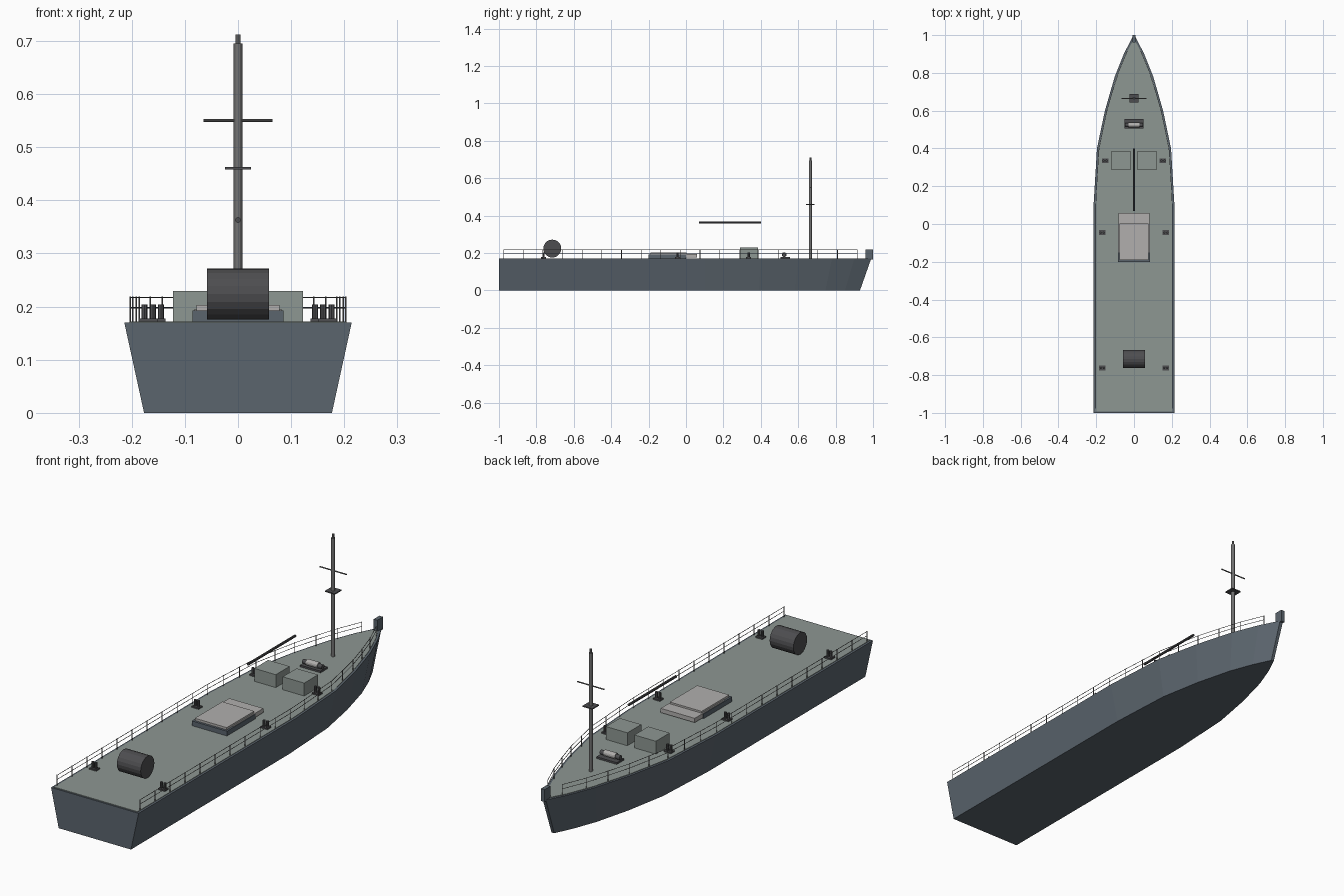
import bpy, bmesh
from mathutils import Vector

if "Cube" in bpy.data.objects:
    bpy.data.objects.remove(bpy.data.objects["Cube"])

def mat(name, r, g, b):
    m = bpy.data.materials.new(name)
    m.diffuse_color = (r, g, b, 1)
    m.use_nodes = True
    m.node_tree.nodes["Principled BSDF"].inputs["Base Color"].default_value = m.diffuse_color
    return m

HULL = mat("hull_grey", 0.105, 0.13, 0.155)
DECK = mat("deck_grey", 0.27, 0.31, 0.29)
DARK = mat("dark_metal", 0.075, 0.075, 0.08)
STEEL = mat("steel", 0.17, 0.17, 0.17)
LIGHT = mat("light_panel", 0.44, 0.43, 0.42)
ZD = 0.172  # deck height

def finish(name, bm, m):
    bmesh.ops.recalc_face_normals(bm, faces=bm.faces[:])
    me = bpy.data.meshes.new(name)
    bm.to_mesh(me)
    bm.free()
    me.materials.append(m)
    ob = bpy.data.objects.new(name, me)
    bpy.context.collection.objects.link(ob)
    return ob

def add_box(bm, x0, x1, y0, y1, z0, z1):
    vs = bmesh.ops.create_cube(bm, size=1)["verts"]
    for v in vs:
        v.co = Vector(((x0 + x1) / 2 + v.co.x * (x1 - x0),
                       (y0 + y1) / 2 + v.co.y * (y1 - y0),
                       (z0 + z1) / 2 + v.co.z * (z1 - z0)))

def add_rod(bm, a, b, r, n=8):
    a, b = Vector(a), Vector(b)
    d = b - a
    vs = bmesh.ops.create_cone(bm, cap_ends=True, segments=n, radius1=r,
                               radius2=r, depth=d.length)["verts"]
    bmesh.ops.rotate(bm, verts=vs, cent=(0, 0, 0),
                     matrix=d.to_track_quat('Z', 'Y').to_matrix())
    bmesh.ops.translate(bm, verts=vs, vec=(a + b) / 2)

def box(name, m, *dims):
    bm = bmesh.new()
    add_box(bm, *dims)
    return finish(name, bm, m)

def rod(name, m, a, b, r, n=8):
    bm = bmesh.new()
    add_rod(bm, a, b, r, n)
    return finish(name, bm, m)

# hull stations: deck y, deck half width, keel y
STATIONS = [(-1, 0.214, -1), (0.1, 0.214, 0.1), (0.4, 0.196, 0.39), (0.6, 0.154, 0.58),
            (0.78, 0.102, 0.745), (0.9, 0.054, 0.85), (0.99, 0.008, 0.93)]

def half_width(y):
    for (y0, w0, _), (y1, w1, _) in zip(STATIONS, STATIONS[1:]):
        if y <= y1:
            return w0 + (w1 - w0) * (y - y0) / (y1 - y0)
    return 0.008

def loft(name, bottom, top, m):
    bm = bmesh.new()
    rings = []
    for pts in (bottom, top):
        outline = [(w, y, z) for w, y, z in pts] + [(-w, y, z) for w, y, z in reversed(pts)]
        rings.append([bm.verts.new(p) for p in outline])
    lo, hi = rings
    n = len(lo)
    for i in range(n):
        j = (i + 1) % n
        bm.faces.new((lo[i], lo[j], hi[j], hi[i]))
    bm.faces.new(lo)
    bm.faces.new(hi)
    return finish(name, bm, m)

loft("hull", [(w * 0.826, k, 0) for y, w, k in STATIONS],
     [(w, y, 0.17) for y, w, k in STATIONS], HULL)

# deck plate, inset from the hull edge
inset = [(max(w - 0.01, 0.003), min(max(y, -0.993), 0.975)) for y, w, k in STATIONS]
loft("deck", [(w, y, 0.168) for w, y in inset], [(w, y, ZD) for w, y in inset], DECK)

box("bow_post", HULL, -0.009, 0.009, 0.96, 1.0, 0.165, 0.22)

# mast with lookout platform and yard
rod("mast", STEEL, (0, 0.665, ZD), (0, 0.665, 0.695), 0.008, 12)
rod("mast_cap", STEEL, (0, 0.665, 0.695), (0, 0.665, 0.712), 0.005, 8)
box("mast_platform", DARK, -0.024, 0.024, 0.642, 0.688, 0.458, 0.463)
rod("mast_yard", STEEL, (-0.065, 0.665, 0.55), (0.065, 0.665, 0.55), 0.0028)
rod("cargo_boom", DARK, (0, 0.07, 0.363), (0, 0.40, 0.363), 0.0055)

# winch
box("winch_base", DARK, -0.05, 0.05, 0.505, 0.555, ZD, 0.18)
rod("winch_drum", LIGHT, (-0.028, 0.525, 0.192), (0.028, 0.525, 0.192), 0.013, 12)
for s in (-1, 1):
    rod("winch_end", DARK, (s * 0.028, 0.525, 0.19), (s * 0.048, 0.525, 0.19), 0.01, 12)

# paired deck lockers
for s in (-1, 1):
    box("deck_locker", DECK, *sorted((s * 0.017, s * 0.122)), 0.288, 0.385, ZD - 0.002, 0.229)

# hatch with sliding cover
box("hatch_coaming", HULL, -0.086, 0.086, -0.2, 0.0, ZD - 0.002, 0.193)
box("hatch_slide_panel", LIGHT, -0.083, 0.083, -0.15, 0.058, 0.176, 0.195)
box("hatch_cover", LIGHT, -0.078, 0.078, -0.19, 0.002, 0.193, 0.203)

# stern reel
rod("stern_reel", DARK, (-0.058, -0.715, 0.224), (0.058, -0.715, 0.224), 0.048, 20)

# twin-post bollards
for x, y in ((0.153, 0.335), (0.168, -0.046), (0.168, -0.762)):
    for s in (-1, 1):
        bm = bmesh.new()
        add_box(bm, s * x - 0.017, s * x + 0.017, y - 0.013, y + 0.013, ZD - 0.002, 0.178)
        for d in (-0.008, 0.008):
            add_rod(bm, (s * x + d, y, 0.177), (s * x + d, y, 0.204), 0.006)
        finish("bollard", bm, DARK)

# railings following the deck edge
ys = [-0.975 + 0.105 * i for i in range(19)]
for s in (-1, 1):
    bm = bmesh.new()
    pts = [(s * (half_width(y) - 0.011), y) for y in ys]
    for x, y in pts:
        add_rod(bm, (x, y, 0.169), (x, y, 0.219), 0.0016, 6)
    for (xa, ya), (xb, yb) in zip(pts, pts[1:]):
        for z in (0.198, 0.217):
            add_rod(bm, (xa, ya, z), (xb, yb, z), 0.0012, 6)
    finish("railing", bm, STEEL)
